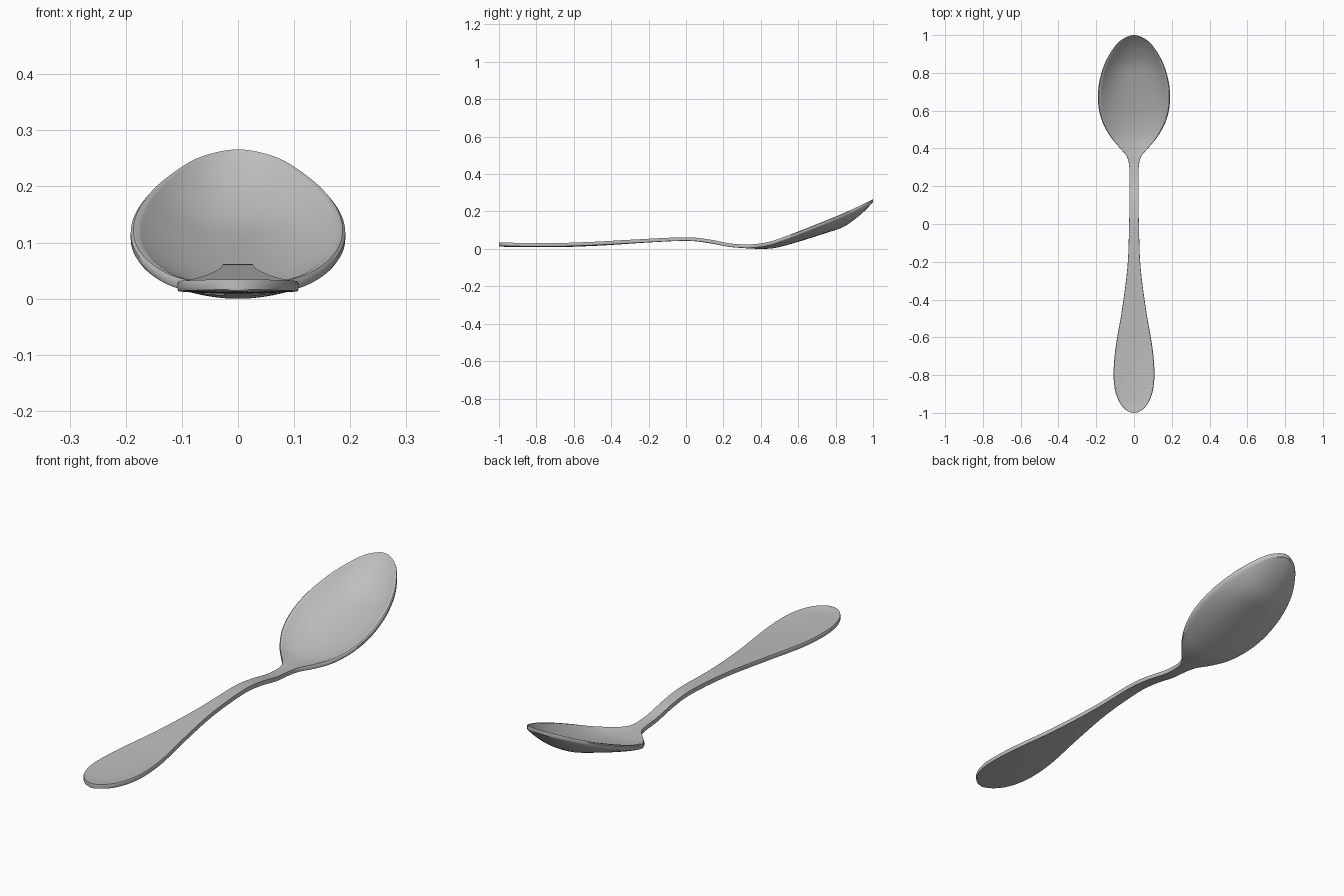
import bpy
import bmesh
import math
from mathutils import Vector

cube = bpy.data.objects.get("Cube")
if cube:
    bpy.data.objects.remove(cube, do_unlink=True)

# Stations along the spoon: y, half width, rim height, inner floor height, underside height
STATIONS = [
    (-1.0, 0, .034, .034, .014),
    (-.985, .042, .034, .033, .012),
    (-.94, .079, .033, .028, .010),
    (-.87, .102, .032, .027, .009),
    (-.78, .108, .031, .027, .009),
    (-.65, .097, .032, .030, .010),
    (-.45, .063, .040, .040, .018),
    (-.22, .034, .053, .053, .033),
    (0, .026, .062, .062, .043),
    (.12, .024, .051, .051, .031),
    (.23, .024, .030, .030, .011),
    (.31, .026, .024, .023, .004),
    (.36, .040, .025, .021, .001),
    (.41, .082, .031, .019, 0),
    (.47, .130, .045, .021, .004),
    (.55, .171, .074, .036, .023),
    (.64, .190, .109, .061, .050),
    (.74, .186, .149, .094, .082),
    (.84, .159, .190, .133, .117),
    (.92, .116, .226, .186, .172),
    (.975, .067, .253, .237, .223),
    (1.0, 0, .266, .266, .252),
]
STEPS = 6
LIP = .92       # fraction of the half width where the flat rim begins
EDGE = .018     # thickness of the rim


def resample(points):
    """Smooth curve through the stations, rounded over at both tips."""
    pts = [Vector(p) for p in points]
    before, after = pts[1].copy(), pts[-2].copy()
    before[1] *= -1
    after[1] *= -1
    pts = [before] + pts + [after]
    result = []
    for a, b, c, d in zip(pts, pts[1:], pts[2:], pts[3:]):
        for i in range(STEPS):
            t = i / STEPS
            result.append(b + (c - a) * t / 2
                          + (a - b * 2.5 + c * 2 - d / 2) * t ** 2
                          + (b * 3 - a - c * 3 + d) * t ** 3 / 2)
    result.append(pts[-2])
    return result


def section(station):
    """Closed cross-section: dished top, rounded rim and curved underside."""
    y, width, rim, floor, base = station
    width = max(width, 0)
    low = rim - EDGE
    fractions = [math.sin(math.pi / 2 * i / 9) * LIP for i in range(10)]
    half = [(f * width, floor + (rim - floor) * (f / LIP) ** 2.4) for f in fractions]
    half += [(.975 * width, rim), (width, rim - EDGE / 4), (width, low + EDGE / 5)]
    half += [(f * width, base + (low - base) * f ** 2.3)
             for f in [.98] + fractions[::-1]]
    left = [(-x, z) for x, z in half[-2:0:-1]]
    return [Vector((x, y, z)) for x, z in half + left]


# One continuous skin for handle, neck and bowl
bm = bmesh.new()
rings = [[bm.verts.new(p) for p in section(s)] for s in resample(STATIONS)]
for ring, following in zip(rings, rings[1:]):
    count = len(ring)
    for i in range(count):
        j = (i + 1) % count
        bm.faces.new((ring[i], ring[j], following[j], following[i]))
bmesh.ops.remove_doubles(bm, verts=bm.verts, dist=1e-5)
bmesh.ops.recalc_face_normals(bm, faces=bm.faces)
mesh = bpy.data.meshes.new("spoon")
bm.to_mesh(mesh)
bm.free()

# Brushed metal grey
steel = bpy.data.materials.new("steel_grey")
steel.use_nodes = True
color = (.52, .52, .52, 1)
steel.diffuse_color = color
steel.node_tree.nodes["Principled BSDF"].inputs["Base Color"].default_value = color
mesh.materials.append(steel)

spoon = bpy.data.objects.new("spoon", mesh)
bpy.context.collection.objects.link(spoon)
bpy.ops.object.select_all(action="DESELECT")
spoon.select_set(True)
bpy.context.view_layer.objects.active = spoon
bpy.ops.object.shade_smooth_by_angle(angle=math.radians(40))
